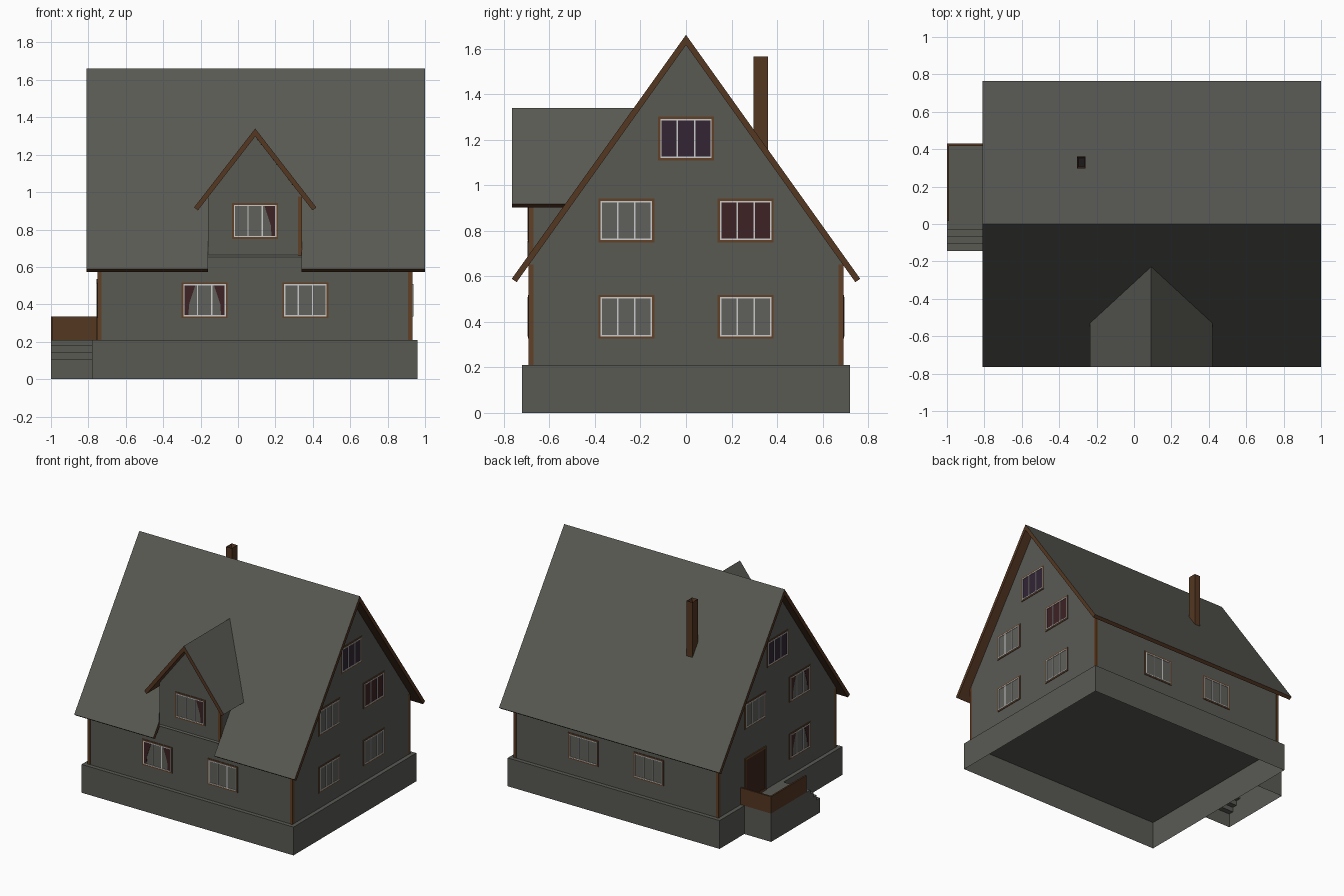
import bpy, bmesh
from mathutils import Vector

if "Cube" in bpy.data.objects:
    bpy.data.objects.remove(bpy.data.objects["Cube"])

COLOURS = {
    "stone_grey": (0.10, 0.10, 0.088), "dark_wood": (0.09, 0.038, 0.016),
    "trim_wood": (0.12, 0.052, 0.02), "frame_white": (0.60, 0.60, 0.60),
    "glass_grey": (0.115, 0.118, 0.105), "curtain_red": (0.048, 0.016, 0.018),
    "glass_purple": (0.032, 0.018, 0.034), "door_brown": (0.045, 0.018, 0.012),
    "soot": (0.012, 0.010, 0.010),
}
MATS = []
for name, c in COLOURS.items():
    m = bpy.data.materials.new(name)
    m.diffuse_color = (*c, 1)
    m.use_nodes = True
    m.node_tree.nodes["Principled BSDF"].inputs["Base Color"].default_value = m.diffuse_color
    MATS.append(m)
GREY, WOOD, TRIM, WHITE, GLASS, RED, PURPLE, DOOR, SOOT = range(9)


def prism(bm, start, end, mat):
    """Solid between two matching outlines of 3D points."""
    a = [bm.verts.new(p) for p in start]
    b = [bm.verts.new(p) for p in end]
    n = len(a)
    faces = [bm.faces.new(a), bm.faces.new(b[::-1])]
    for i in range(n):
        j = (i + 1) % n
        faces.append(bm.faces.new((a[j], a[i], b[i], b[j])))
    for f in faces:
        f.material_index = mat
    bmesh.ops.recalc_face_normals(bm, faces=faces)
    return faces


def box(bm, lo, hi, mat):
    ring = [(0, 0), (1, 0), (1, 1), (0, 1)]
    at = lambda k: [((lo[0], hi[0])[i], (lo[1], hi[1])[j], k) for i, j in ring]
    return prism(bm, at(lo[2]), at(hi[2]), mat)


def finish(bm, name):
    me = bpy.data.meshes.new(name)
    for m in MATS:
        me.materials.append(m)
    bm.to_mesh(me)
    bm.free()
    ob = bpy.data.objects.new(name, me)
    bpy.context.collection.objects.link(ob)
    return ob


def drop_bottom(bm):
    bm.normal_update()
    bmesh.ops.delete(bm, geom=[f for f in bm.faces if f.normal.z < -0.9], context='FACES')


def paint_roof(bm):
    """Tiles on upward faces, wood on edges and undersides."""
    bm.normal_update()
    for f in bm.faces:
        f.material_index = GREY if f.normal.z > 0.3 else WOOD


# Main dimensions
X0, X1, Y, FLOOR = -0.75, 0.93, 0.69, 0.21
RIDGE, SLOPE = 1.66, 1.4
DX, DPEAK, DSLOPE = 0.092, 1.34, 1.29


def slab(sign, half, peak, slope, t=0.026):
    """Cross-section of one roof slope, ending in a square-cut eave."""
    n = Vector((1, 1 / slope)).normalized() * t
    drop = n.y + n.x * slope
    z = peak - slope * half
    return [(0, peak), (sign * half, z), (sign * (half - n.x), z - n.y), (0, peak - drop)]


# Plinth, open underneath
bm = bmesh.new()
box(bm, (-0.78, -0.72, 0), (0.96, 0.72, FLOOR), GREY)
drop_bottom(bm)
finish(bm, "plinth")

# Gabled walls
bm = bmesh.new()
top = RIDGE - 0.042
ew = top - SLOPE * Y
gable = [(-Y, FLOOR), (Y, FLOOR), (Y, ew), (0, top), (-Y, ew)]
prism(bm, [(X0, y, z) for y, z in gable], [(X1, y, z) for y, z in gable], GREY)
finish(bm, "house_walls")

# Main roof; the front eave is interrupted at the dormer
bm = bmesh.new()
for sign, half, xa, xb in [(1, 0.765, -0.81, 1.0), (-1, 0.765, -0.81, -0.16),
                           (-1, 0.67, -0.16, 0.34), (-1, 0.765, 0.34, 1.0)]:
    sec = slab(sign, half, RIDGE, SLOPE)
    prism(bm, [(xa, y, z) for y, z in sec], [(xb, y, z) for y, z in sec], WOOD)
paint_roof(bm)
finish(bm, "main_roof")


# Dormer: back ends follow the main roof slope
def to_roof(x, z):
    return (x, -(RIDGE - z) / SLOPE + 0.012, z)


bm = bmesh.new()
dtop = DPEAK - 0.04
de = dtop - DSLOPE * 0.25
front = [(-0.16, ew), (0.34, ew), (0.34, de), (0.09, dtop), (-0.16, de)]
prism(bm, [(x, -Y, z) for x, z in front],
      [Vector(to_roof(x, z + 0.001)) + Vector((0, 0.01, 0)) for x, z in front], GREY)
finish(bm, "dormer_walls")

bm = bmesh.new()
for sign in (-1, 1):
    sec = [(DX + x, z) for x, z in slab(sign, 0.327, DPEAK, DSLOPE)]
    prism(bm, [(x, -0.765, z) for x, z in sec], [to_roof(x, z) for x, z in sec], WOOD)
paint_roof(bm)
finish(bm, "dormer_roof")

# Corner posts
bm = bmesh.new()
p, w = 0.002, 0.02
for xa, xb in ((X0 - p, X0 + w), (X1 - w, X1 + p)):
    for ya, yb in ((-Y - p, -Y + w), (Y - w, Y + p)):
        box(bm, (xa, ya, FLOOR), (xb, yb, ew), TRIM)
box(bm, (0.34 - w, -Y - p, ew), (0.34 + p, -Y + w, de), TRIM)
finish(bm, "corner_posts")

# Chimney with a sooty flue
bm = bmesh.new()
faces = box(bm, (-0.305, 0.297, 1.13), (-0.258, 0.36, 1.565), WOOD)
bm.normal_update()
cap = max(faces, key=lambda f: f.normal.z)
bmesh.ops.inset_individual(bm, faces=[cap], thickness=0.01)
cap.material_index = SOOT
bmesh.ops.translate(bm, verts=cap.verts, vec=(0, 0, -0.03))
finish(bm, "chimney")

# Porch platform with steps, open underneath
bm = bmesh.new()
side = [(0.43, 0), (0.43, FLOOR)]
for y, lo, hi in ((-0.03, 0.18, FLOOR), (-0.067, 0.143, 0.18),
                  (-0.105, 0.107, 0.143), (-0.145, 0, 0.107)):
    side += [(y, hi), (y, lo)]
prism(bm, [(-1, y, z) for y, z in side], [(-0.78, y, z) for y, z in side], GREY)
bm.normal_update()
bmesh.ops.delete(bm, geom=[f for f in bm.faces if f.normal.z < -0.9], context='FACES')
finish(bm, "porch_steps")

bm = bmesh.new()
box(bm, (-1, 0.418, FLOOR), (X0, 0.43, 0.335), WOOD)
box(bm, (-1, 0.015, FLOOR), (-0.988, 0.418, 0.335), WOOD)
finish(bm, "porch_railing")

# Facade plates: u runs along the wall, d is the distance out of it
FACADE = {
    "front": lambda u, d, z: (u, -Y - d, z), "back": lambda u, d, z: (u, Y + d, z),
    "right": lambda u, d, z: (X1 + d, u, z), "left": lambda u, d, z: (X0 - d, u, z),
}


def plate(bm, facade, pts, d, mat):
    at = FACADE[facade]
    prism(bm, [at(u, -0.002, z) for u, z in pts], [at(u, d, z) for u, z in pts], mat)


def rect(u0, u1, z0, z1):
    return [(u0, z0), (u1, z0), (u1, z1), (u0, z1)]


def border(bm, facade, u0, u1, z0, z1, t, d, mat):
    for r in ((u0, u0 + t, z0, z1), (u1 - t, u1, z0, z1),
              (u0 + t, u1 - t, z0, z0 + t), (u0 + t, u1 - t, z1 - t, z1)):
        plate(bm, facade, rect(*r), d, mat)


def window(facade, u, z, style):
    bm = bmesh.new()
    w, h = 0.113, 0.086
    border(bm, facade, u - w - 0.01, u + w + 0.01, z - h - 0.01, z + h + 0.01, 0.011, 0.004, TRIM)
    pane = {"red": RED, "purple": PURPLE}.get(style, GLASS)
    plate(bm, facade, rect(u - w, u + w, z - h, z + h), 0.003, pane)
    border(bm, facade, u - w, u + w, z - h, z + h, 0.006, 0.007, WHITE)
    for k in (-1, 1):  # glazing bars
        c = u + k * w / 3
        plate(bm, facade, rect(c - 0.003, c + 0.003, z - h, z + h), 0.007, WHITE)
    for s in {"both": (-1, 1), "one": (1,)}.get(style, ()):  # gathered curtains
        e = u + s * w
        plate(bm, facade, [(e, z - h), (e - s * 0.025, z - h), (e - s * 0.03, z - 0.02),
                           (e - s * 0.065, z + h), (e, z + h)], 0.005, RED)
    finish(bm, f"{facade}_window")


for f in ("front", "back"):
    window(f, -0.178, 0.422, "both" if f == "front" else "plain")
    window(f, 0.36, 0.422, "plain")
window("front", 0.092, 0.845, "one")
for u, z, right, left in ((-0.262, 0.422, "plain", "both"), (0.262, 0.422, "plain", None),
                          (-0.262, 0.845, "plain", "both"), (0.262, 0.845, "red", "plain"),
                          (0, 1.205, "purple", "purple")):
    window("right", u, z, right)
    if left:
        window("left", u, z, left)

# Front door onto the porch
bm = bmesh.new()
plate(bm, "left", rect(0.15, 0.37, FLOOR, 0.52), 0.004, DOOR)
border(bm, "left", 0.135, 0.385, FLOOR, 0.535, 0.016, 0.007, TRIM)
finish(bm, "door")
